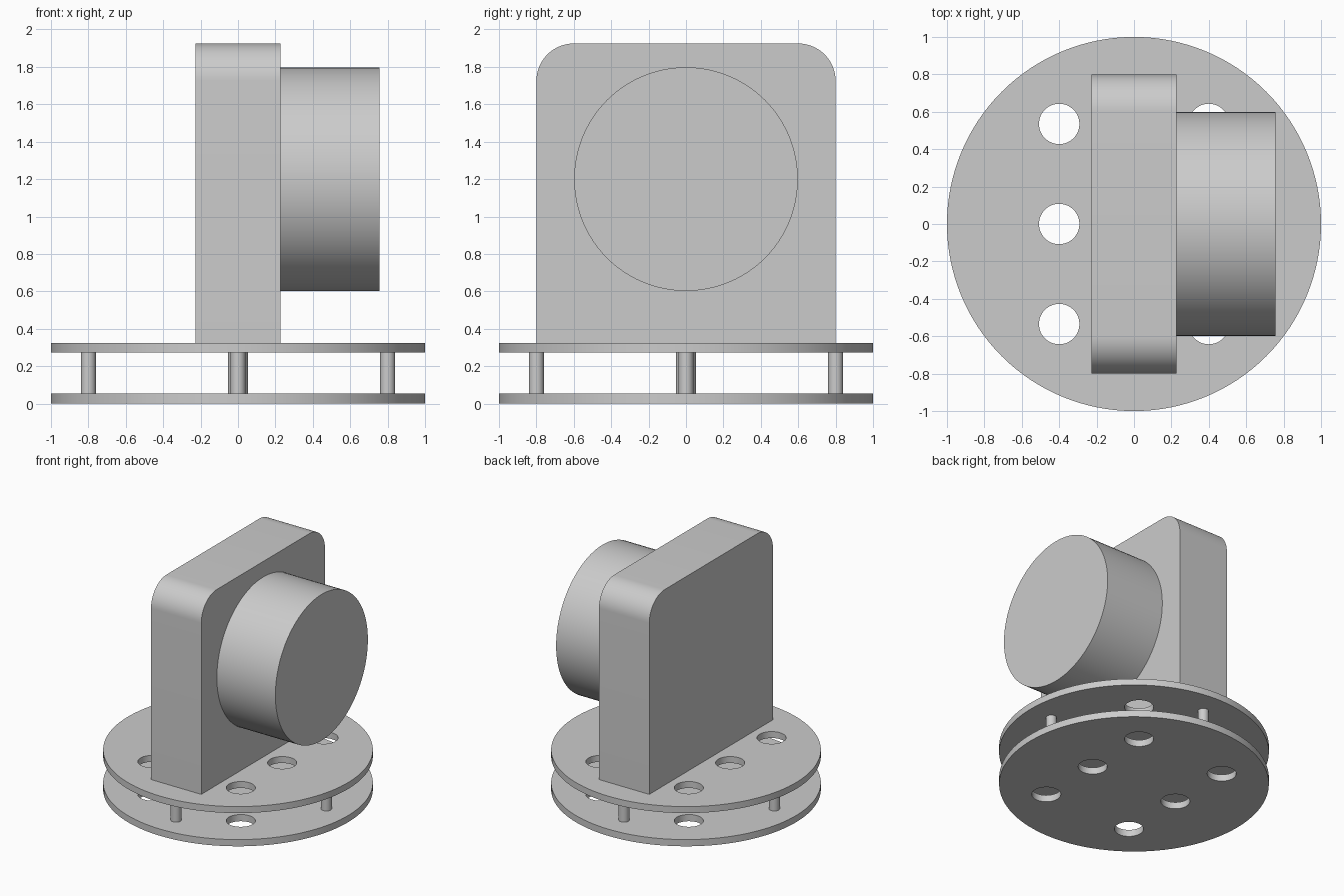
import bpy
import bmesh
import math
from mathutils import Matrix, Vector

default_cube = bpy.data.objects.get("Cube")
if default_cube:
    bpy.data.objects.remove(default_cube, do_unlink=True)

grey = bpy.data.materials.new("light grey")
grey.use_nodes = True
grey.diffuse_color = (0.6, 0.6, 0.6, 1)
grey.node_tree.nodes["Principled BSDF"].inputs["Base Color"].default_value = (0.6, 0.6, 0.6, 1)


def make_object(name, bm):
    mesh = bpy.data.meshes.new(name)
    bm.to_mesh(mesh)
    bm.free()
    mesh.materials.append(grey)
    obj = bpy.data.objects.new(name, mesh)
    bpy.context.collection.objects.link(obj)
    return obj


def activate(obj):
    bpy.ops.object.select_all(action='DESELECT')
    obj.select_set(True)
    bpy.context.view_layer.objects.active = obj


def smooth(obj):
    activate(obj)
    bpy.ops.object.shade_smooth_by_angle(angle=math.radians(30))


def add_cylinder(bm, centre, radius, depth, sides, along_x=False):
    turn = Matrix.Rotation(math.pi / 2, 4, 'Y') if along_x else Matrix()
    bmesh.ops.create_cone(bm, cap_ends=True, segments=sides, radius1=radius,
                          radius2=radius, depth=depth,
                          matrix=Matrix.Translation(centre) @ turn)


def cylinder(name, centre, radius, depth, sides=64, along_x=False):
    bm = bmesh.new()
    add_cylinder(bm, centre, radius, depth, sides, along_x)
    return make_object(name, bm)


# Round deck plates, each drilled with two rows of three holes
bm = bmesh.new()
for x in (-0.4, 0.4):
    for y in (-0.535, 0, 0.535):
        add_cylinder(bm, Vector((x, y, 0.2)), 0.108, 1, 48)
drill = make_object("hole_cutter", bm)
drill.hide_render = True

for name, low, high in (("lower_plate", 0, 0.055), ("upper_plate", 0.272, 0.325)):
    plate = cylinder(name, Vector((0, 0, (low + high) / 2)), 1, high - low, 128)
    cut = plate.modifiers.new("holes", 'BOOLEAN')
    cut.operation = 'DIFFERENCE'
    cut.solver = 'EXACT'
    cut.object = drill
    activate(plate)
    bpy.ops.object.modifier_apply(modifier=cut.name)
    smooth(plate)
bpy.data.objects.remove(drill, do_unlink=True)

# Spacer posts between the plates
gap_middle, gap = (0.055 + 0.272) / 2, 0.272 - 0.055
for name, x, y in (("left_post", 0.8, 0), ("right_post", -0.8, 0),
                   ("front_post", 0, -0.8), ("back_post", 0, 0.8)):
    smooth(cylinder(name, Vector((x, y, gap_middle)), 0.04, gap, 32))
smooth(cylinder("centre_post", Vector((0, 0, gap_middle)), 0.053, gap, 32))

# Upright slab with two rounded upper corners
bm = bmesh.new()
bmesh.ops.create_cube(bm, size=1, matrix=Matrix.Translation((0, 0, 1.125))
                      @ Matrix.Diagonal((0.455, 1.6, 1.6, 1)))
corners = [e for e in bm.edges if all(v.co.z > 1.5 for v in e.verts)
           and abs(e.verts[0].co.x - e.verts[1].co.x) > 0.1]
bmesh.ops.bevel(bm, geom=corners, offset=0.2, segments=16, profile=0.5, affect='EDGES')
smooth(make_object("upright_slab", bm))

# Drum projecting from the left face of the slab
smooth(cylinder("side_drum", Vector((0.491, 0, 1.2)), 0.598, 0.532, 96, along_x=True))
